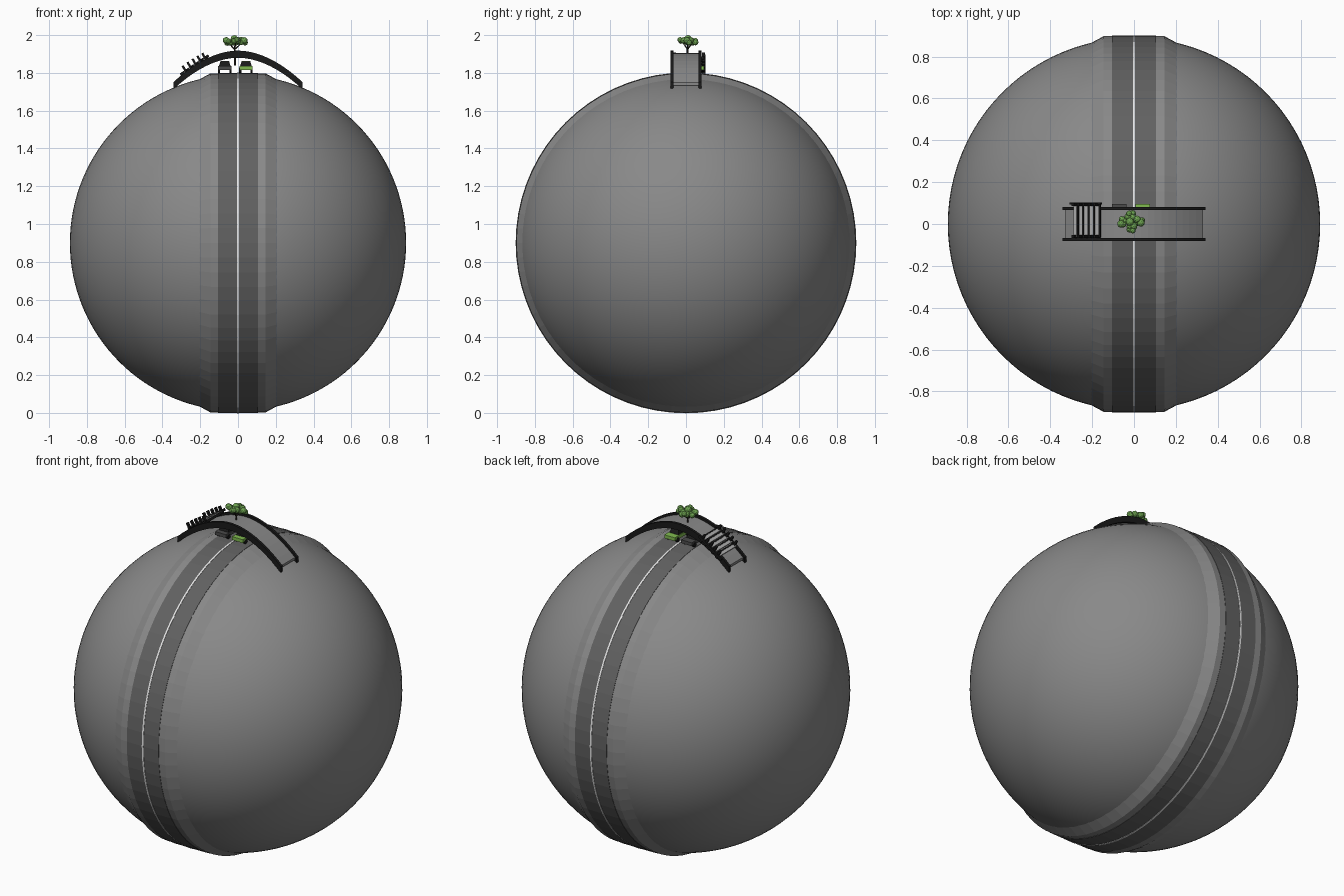
import bpy, bmesh, math, random
from mathutils import Vector, Matrix

random.seed(4)
cube = bpy.data.objects.get("Cube")
if cube:
    bpy.data.objects.remove(cube, do_unlink=True)


def material(name, r, g, b):
    m = bpy.data.materials.new(name)
    m.use_nodes = True
    m.diffuse_color = (r, g, b, 1)
    m.node_tree.nodes["Principled BSDF"].inputs["Base Color"].default_value = (r, g, b, 1)
    return m


STONE = material("stone grey", 0.25, 0.25, 0.25)
ASPHALT = material("asphalt grey", 0.12, 0.12, 0.12)
WHITE = material("line white", 0.8, 0.8, 0.8)
BLACK = material("beam black", 0.01, 0.01, 0.01)
STEP = material("step light grey", 0.42, 0.42, 0.42)
LEAF = material("leaf green", 0.15, 0.36, 0.08)
PAINT = material("car green", 0.22, 0.5, 0.08)
BARK = material("bark dark", 0.03, 0.025, 0.02)
DARK = material("car dark grey", 0.07, 0.07, 0.07)

CENTRE_Z = 0.9


def finish(name, bm, mats):
    me = bpy.data.meshes.new(name)
    bmesh.ops.recalc_face_normals(bm, faces=bm.faces)
    bm.to_mesh(me)
    bm.free()
    ob = bpy.data.objects.new(name, me)
    bpy.context.collection.objects.link(ob)
    for m in mats:
        me.materials.append(m)
    return ob


def hoop(name, profile, mat, steps=72):
    """Revolve a closed (x, radius) profile about the planet's x axis."""
    bm = bmesh.new()
    rings = []
    for i in range(steps):
        a = math.tau * i / steps
        rings.append([bm.verts.new((x, r * math.sin(a), CENTRE_Z + r * math.cos(a)))
                      for x, r in profile])
    n = len(profile)
    for i in range(steps):
        p, q = rings[i], rings[(i + 1) % steps]
        for k in range(n):
            bm.faces.new((p[k], p[(k + 1) % n], q[(k + 1) % n], q[k]))
    return finish(name, bm, [mat])


def add_box(bm, centre, size, tilt=0, mat=0):
    m = (Matrix.Translation(centre) @ Matrix.Rotation(tilt, 4, 'Y')
         @ Matrix.Diagonal((*size, 1)))
    made = bmesh.ops.create_cube(bm, size=1, matrix=m)
    for f in {f for v in made["verts"] for f in v.link_faces}:
        f.material_index = mat
    return made["verts"]


def add_rod(bm, a, b, r1, r2):
    a, b = Vector(a), Vector(b)
    d = b - a
    m = Matrix.Translation((a + b) / 2) @ d.to_track_quat('Z', 'Y').to_matrix().to_4x4()
    bmesh.ops.create_cone(bm, cap_ends=True, segments=8, radius1=r1, radius2=r2,
                          depth=d.length, matrix=m)


# Planet
bm = bmesh.new()
bmesh.ops.create_uvsphere(bm, u_segments=96, v_segments=64, radius=0.89,
                          matrix=Matrix.Translation((0, 0, CENTRE_Z)))
for f in bm.faces:
    f.smooth = True
finish("planet", bm, [STONE])

# Raised bank, road and centre line running round the planet
hoop("road_bank", [(-0.215, 0.86), (-0.145, 0.898), (0.145, 0.898), (0.215, 0.86)], STONE)
hoop("road", [(-0.105, 0.88), (-0.105, 0.9), (0.105, 0.9), (0.105, 0.88)], ASPHALT)
hoop("centre_line", [(-0.005, 0.89), (-0.005, 0.902), (0.005, 0.902), (0.005, 0.89)], WHITE)


# Footbridge: arched strips
def arch_z(x):
    return 1.9 - 0.165 * (abs(x) / 0.34) ** 1.9


def arch(name, y0, y1, below, above, half, mat, steps=20):
    bm = bmesh.new()
    rows = []
    for i in range(steps + 1):
        x = -half + 2 * half * i / steps
        z = arch_z(x)
        rows.append([bm.verts.new(c) for c in ((x, y0, z - below), (x, y1, z - below),
                                               (x, y1, z + above), (x, y0, z + above))])
    for p, q in zip(rows, rows[1:]):
        for k in range(4):
            j = (k + 1) % 4
            bm.faces.new((p[k], p[j], q[j], q[k]))
    bm.faces.new(rows[0])
    bm.faces.new(rows[-1])
    return finish(name, bm, [mat])


arch("bridge_deck", -0.07, 0.07, 0.01, 0.004, 0.33, STONE)
for side, y in (("front", -0.074), ("back", 0.074)):
    arch("bridge_beam_" + side, y - 0.008, y + 0.008, 0.02, 0.018, 0.342, BLACK)

# Steps with dark edges and leaning posts on one end of the bridge
bm = bmesh.new()
for i in range(5):
    x = -0.28 + 0.026 * i
    z = arch_z(x) + 0.022
    add_box(bm, (x, 0.012, z), (0.018, 0.15, 0.008), -0.5, 0)
    add_box(bm, (x + 0.013, 0.015, z + 0.004), (0.007, 0.16, 0.014), -0.5, 1)
    for y in (-0.06, 0.093):
        add_box(bm, (x, y, z + 0.006), (0.012, 0.014, 0.055), -0.5, 1)
add_box(bm, (-0.23, 0.098, arch_z(-0.23) + 0.02), (0.18, 0.01, 0.014), -0.6, 1)
finish("bridge_steps", bm, [STEP, BLACK])


# Cars under the bridge: body, tapered cabin and wheels
def car(name, x, paint):
    bm = bmesh.new()
    add_box(bm, (x, 0.015, 1.826), (0.07, 0.16, 0.02), 0, 0)
    cabin = add_box(bm, (x, 0.01, 1.848), (0.062, 0.09, 0.026), 0, 1)
    for v in cabin:
        if v.co.z > 1.85:
            v.co.x = x + (v.co.x - x) * 0.75
            v.co.y = 0.01 + (v.co.y - 0.01) * 0.7
    add_box(bm, (x, 0.01, 1.862), (0.046, 0.062, 0.004), 0, 0)
    for sx in (-1, 1):
        for y in (-0.035, 0.065):
            m = Matrix.Translation((x + sx * 0.03, y, 1.814)) @ Matrix.Rotation(math.pi / 2, 4, 'Y')
            made = bmesh.ops.create_cone(bm, cap_ends=True, segments=12, radius1=0.014,
                                         radius2=0.014, depth=0.012, matrix=m)
            for f in {f for v in made["verts"] for f in v.link_faces}:
                f.material_index = 1
    finish(name, bm, [paint, BLACK])


car("grey_car", -0.07, DARK)
car("green_car", 0.042, PAINT)

# Tree: trunk with branches
bm = bmesh.new()
fork = (-0.018, 0.008, 1.925)
add_rod(bm, (-0.016, 0.008, 1.84), fork, 0.006, 0.004)
tips = [(-0.055, 0.01, 1.962), (0.025, 0.015, 1.962), (-0.015, 0.04, 1.965), (-0.01, -0.02, 1.965)]
for t in tips:
    add_rod(bm, fork, t, 0.004, 0.002)
finish("tree_trunk", bm, [BARK])

# Tree: clustered leaf clumps
bm = bmesh.new()
for t in tips:
    for k in range(4):
        a = math.tau * k / 4 + random.random()
        c = Vector(t) + Vector((0.013 * math.cos(a), 0.012 * math.sin(a), random.uniform(-0.004, 0.014)))
        bmesh.ops.create_icosphere(bm, subdivisions=2, radius=random.uniform(0.014, 0.019),
                                   matrix=Matrix.Translation(c))
add = bmesh.ops.create_icosphere(bm, subdivisions=2, radius=0.02,
                                 matrix=Matrix.Translation((-0.02, 0.01, 1.98)))
finish("tree_leaves", bm, [LEAF])
